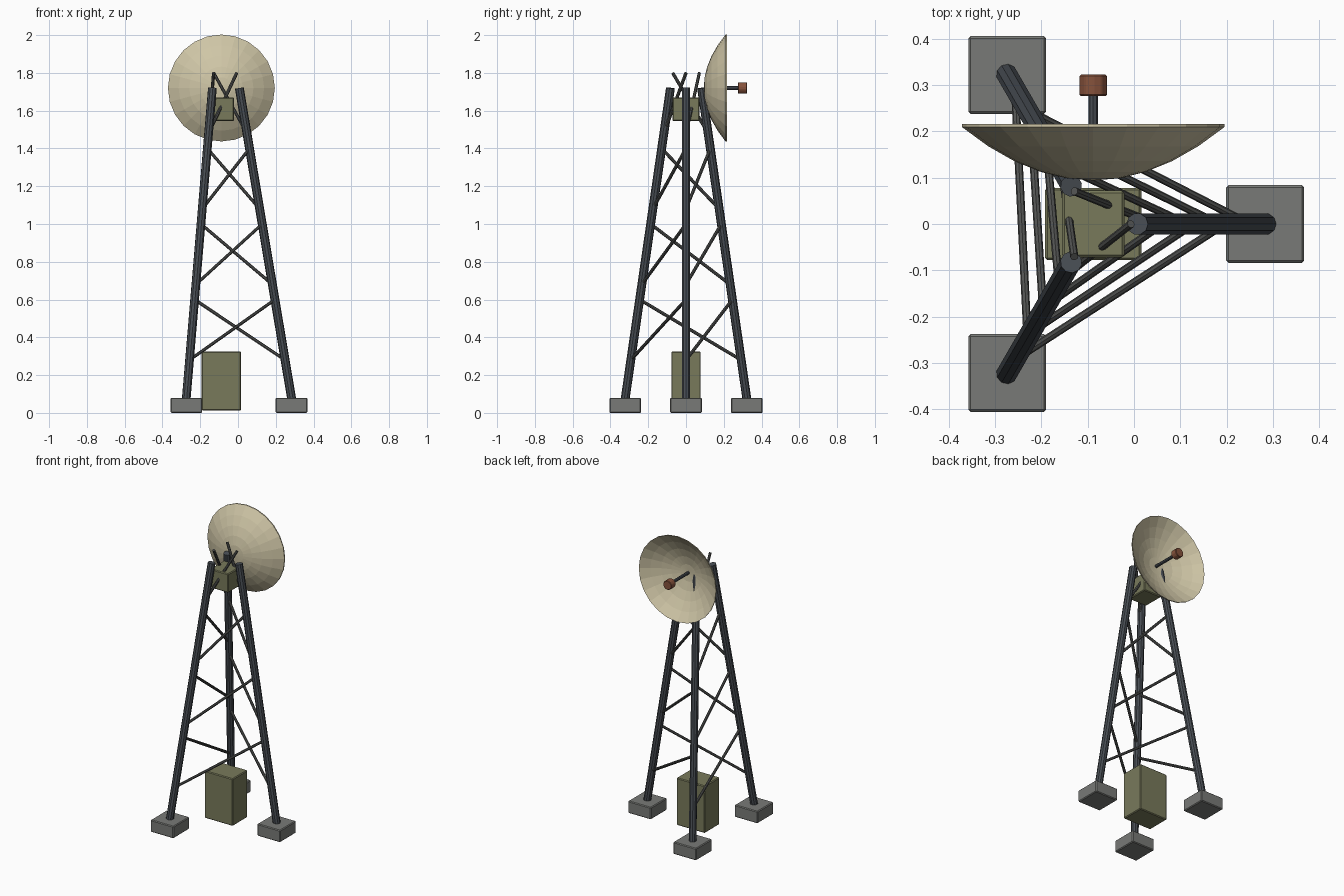
import bpy, bmesh, math
from mathutils import Vector

if "Cube" in bpy.data.objects:
    bpy.data.objects.remove(bpy.data.objects["Cube"])

CX = -0.088          # tower axis in x
DISH_Z = 1.72


def mat(name, rgb):
    m = bpy.data.materials.new(name)
    m.diffuse_color = (*rgb, 1)
    m.use_nodes = True
    m.node_tree.nodes["Principled BSDF"].inputs["Base Color"].default_value = m.diffuse_color
    return m


STEEL = mat("dark steel", (0.065, 0.075, 0.088))
BRACE = mat("brace grey", (0.085, 0.088, 0.085))
CONCRETE = mat("concrete grey", (0.19, 0.195, 0.185))
OLIVE = mat("olive", (0.19, 0.195, 0.105))
CREAM = mat("cream", (0.62, 0.56, 0.38))
COPPER = mat("copper", (0.24, 0.085, 0.045))


def finish(name, bm, material, bevel=0):
    bmesh.ops.recalc_face_normals(bm, faces=bm.faces)
    me = bpy.data.meshes.new(name)
    bm.to_mesh(me)
    bm.free()
    me.materials.append(material)
    ob = bpy.data.objects.new(name, me)
    bpy.context.collection.objects.link(ob)
    if bevel:
        b = ob.modifiers.new("bevel", 'BEVEL')
        b.width, b.segments = bevel, 1
    return ob


def box(name, lo, hi, material, bevel=0.005):
    bm = bmesh.new()
    bmesh.ops.create_cube(bm, size=1)
    for v in bm.verts:
        v.co = [(a + b) / 2 + c * (b - a) for a, b, c in zip(lo, hi, v.co)]
    return finish(name, bm, material, bevel)


def rod(name, a, b, r, material, sides=10, bevel=0):
    a, b = Vector(a), Vector(b)
    bm = bmesh.new()
    bmesh.ops.create_cone(bm, cap_ends=True, segments=sides, radius1=r, radius2=r, depth=(b - a).length)
    q = (b - a).to_track_quat('Z', 'Y')
    for v in bm.verts:
        v.co = q @ v.co + (a + b) / 2
    return finish(name, bm, material, bevel)


def leg_point(i, z):
    """Point on the axis of leg i at height z."""
    r = 0.371 - (z - 0.08) * 0.276 / 1.64
    t = i * math.tau / 3
    return (CX + r * math.cos(t), r * math.sin(t), z)


# Three legs on concrete pads, with one diagonal per face in each bay
for i in range(3):
    x, y, _ = leg_point(i, 0.08)
    h = 0.084
    box(f"foot_pad_{i}", (x - h, y - h, 0), (x + h, y + h, 0.08), CONCRETE)
    rod(f"leg_{i}", leg_point(i, 0.07), leg_point(i, 1.72), 0.0235, STEEL)
    for k in range(4):
        z = 0.28 + 0.4 * k
        rod(f"brace_{i}_{k}", leg_point(i, z), leg_point((i + 1) % 3, z + 0.32), 0.0088, BRACE, 8)

# Equipment cabinet at the ground and mount box at the top
box("cabinet", (CX - 0.104, -0.078, 0.012), (CX + 0.104, 0.078, 0.325), OLIVE)
box("mount_box", (CX - 0.067, -0.072, 1.545), (CX + 0.067, 0.072, 1.67), OLIVE)

# Dish: thin parabolic bowl opening towards +y
N, RINGS, R, DEPTH, Y0, T = 24, 5, 0.283, 0.115, 0.094, 0.007
bm = bmesh.new()


def bowl_ring(r, y):
    return [bm.verts.new((CX + r * math.cos(a * math.tau / N), y, DISH_Z + r * math.sin(a * math.tau / N)))
            for a in range(N)]


def bridge(p, q):
    for a in range(N):
        b = (a + 1) % N
        bm.faces.new((p[a], p[b], q[b], q[a]))


rims = []
for off in (0, T):
    prev = None
    tip = bm.verts.new((CX, Y0 + off, DISH_Z))
    for k in range(1, RINGS + 1):
        f = k / RINGS
        ring = bowl_ring(R * f, Y0 + DEPTH * f * f + off)
        if prev:
            bridge(prev, ring)
        else:
            for a in range(N):
                bm.faces.new((tip, ring[a], ring[(a + 1) % N]))
        prev = ring
    rims.append(prev)
bridge(*rims)
finish("dish", bm, CREAM)

# Feed arm and feed horn
rod("feed_arm", (CX, 0.097, DISH_Z), (CX, 0.285, DISH_Z), 0.01, STEEL, 8)
rod("feed_horn", (CX, 0.276, DISH_Z), (CX, 0.322, DISH_Z), 0.031, COPPER, 10, 0.003)
